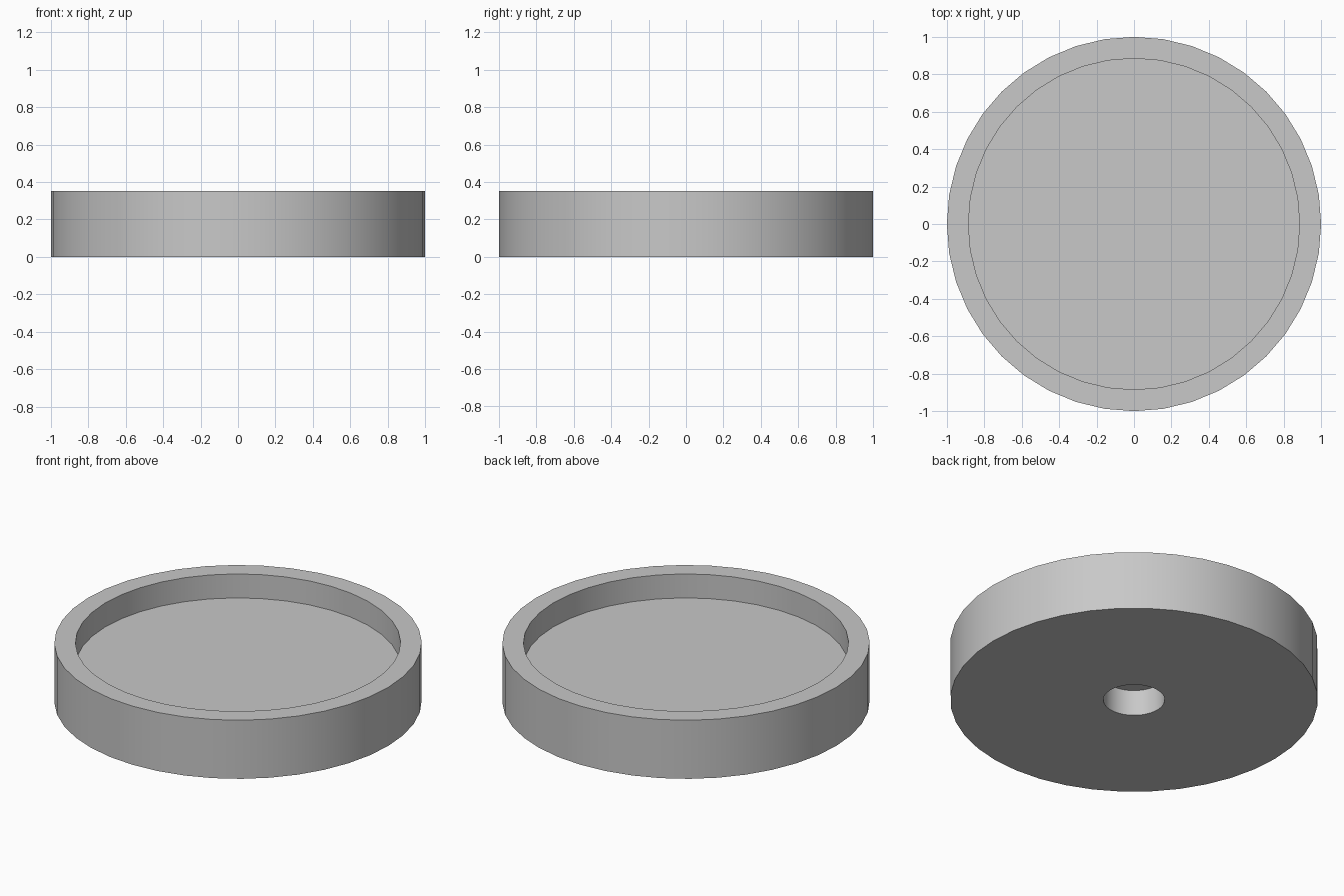
import bpy, bmesh, math

if "Cube" in bpy.data.objects:
    bpy.data.objects.remove(bpy.data.objects["Cube"])

SIDES = 40

grey = bpy.data.materials.new("light_grey")
grey.diffuse_color = (0.58, 0.58, 0.58, 1)
grey.use_nodes = True
grey.node_tree.nodes["Principled BSDF"].inputs["Base Color"].default_value = grey.diffuse_color


def lathe(name, profile, material):
    """Revolve (radius, z) points around z and close both ends with flat caps."""
    bm = bmesh.new()
    rings = [[bm.verts.new((r * math.cos(a), r * math.sin(a), z))
              for a in (2 * math.pi * i / SIDES for i in range(SIDES))]
             for r, z in profile]
    for low, high in zip(rings, rings[1:]):
        for i in range(SIDES):
            j = (i + 1) % SIDES
            bm.faces.new((low[i], low[j], high[j], high[i]))
    bm.faces.new(rings[0][::-1])
    bm.faces.new(rings[-1])
    bmesh.ops.recalc_face_normals(bm, faces=bm.faces)
    mesh = bpy.data.meshes.new(name)
    bm.to_mesh(mesh)
    bm.free()
    mesh.materials.append(material)
    obj = bpy.data.objects.new(name, mesh)
    bpy.context.collection.objects.link(obj)
    bpy.context.view_layer.objects.active = obj
    obj.select_set(True)
    bpy.ops.object.shade_smooth_by_angle(angle=math.radians(30))
    return obj


# Round tray: blind hole underneath, outer wall, flat rim, recessed floor
lathe("round_tray", [
    (0.167, 0.155),  # hole ceiling
    (0.167, 0.0),    # hole mouth
    (1.0, 0.0),      # underside edge
    (1.0, 0.352),    # outer rim
    (0.885, 0.352),  # inner rim
    (0.885, 0.208),  # recessed floor
], grey)
